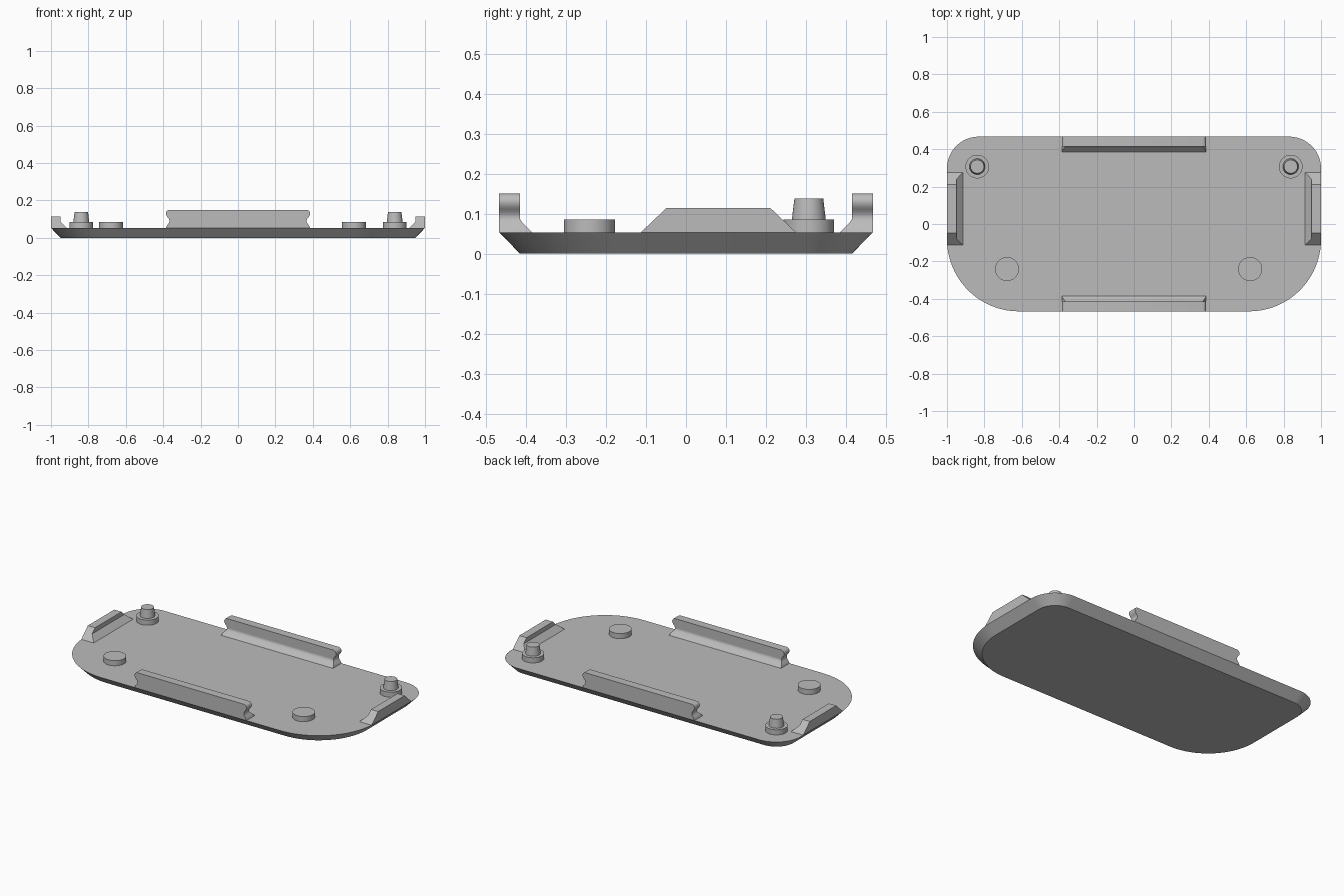
import bpy, bmesh
from math import sin, cos, pi, radians

cube = bpy.data.objects.get("Cube")
if cube:
    bpy.data.objects.remove(cube)

grey = bpy.data.materials.new("plain_grey")
grey.use_nodes = True
colour = (0.5, 0.5, 0.5, 1)
grey.diffuse_color = colour
grey.node_tree.nodes["Principled BSDF"].inputs["Base Color"].default_value = colour

TOP = 0.053      # upper face of the plate
HALF_Y = 0.467


def loft(name, rings, smooth=30):
    """Closed solid through a stack of rings with equal point counts."""
    bm = bmesh.new()
    rows = [[bm.verts.new(p) for p in ring] for ring in rings]
    for low, high in zip(rows, rows[1:]):
        for i in range(len(low)):
            j = (i + 1) % len(low)
            bm.faces.new((low[i], low[j], high[j], high[i]))
    bm.faces.new(rows[0][::-1])
    bm.faces.new(rows[-1])
    bmesh.ops.recalc_face_normals(bm, faces=bm.faces)
    mesh = bpy.data.meshes.new(name)
    bm.to_mesh(mesh)
    bm.free()
    mesh.materials.append(grey)
    obj = bpy.data.objects.new(name, mesh)
    bpy.context.collection.objects.link(obj)
    bpy.ops.object.select_all(action="DESELECT")
    obj.select_set(True)
    bpy.context.view_layer.objects.active = obj
    bpy.ops.object.shade_smooth_by_angle(angle=radians(smooth))
    return obj


def outline(inset, z, steps=20):
    """Rounded plate outline: tight back corners, wide front corners."""
    points = []
    for quarter, (sx, sy, r) in enumerate([(1, 1, 0.17), (-1, 1, 0.17),
                                           (-1, -1, 0.385), (1, -1, 0.385)]):
        for k in range(steps + 1):
            a = (quarter + k / steps) * pi / 2
            points.append((sx * (1 - r) + (r - inset) * cos(a),
                           sy * (HALF_Y - r) + (r - inset) * sin(a), z))
    return points


def circle(x, y, r, z, n=48):
    return [(x + r * cos(2 * pi * i / n), y + r * sin(2 * pi * i / n), z)
            for i in range(n)]


# Base plate with chamfered underside
loft("base_plate", [outline(0.052, 0), outline(0, TOP)])

# Long clips: waisted ends, flared foot on the inner side
end_profile = [(TOP, 0.385), (0.062, 0.382), (0.071, 0.376), (0.079, 0.37),
               (0.087, 0.367), (0.095, 0.367), (0.103, 0.37), (0.111, 0.377),
               (0.119, 0.383), (0.128, 0.386), (0.136, 0.385), (0.143, 0.381),
               (0.148, 0.375), (0.15, 0.368)]
for name, s in (("front_clip", -1), ("back_clip", 1)):
    rings = []
    for z, hx in end_profile:
        inner = 0.415 - max(0, 0.084 - z)
        rings.append([(-hx, s * inner, z), (hx, s * inner, z),
                      (hx, s * HALF_Y, z), (-hx, s * HALF_Y, z)])
    loft(name, rings, 40)

# Short end clips: sloped ends and flared foot
for name, s in (("left_clip", 1), ("right_clip", -1)):
    rings = []
    for z, inner in ((TOP, 0.915), (0.087, 0.95), (0.114, 0.95)):
        slope = (z - TOP) * 1.05
        y0, y1 = -0.113 + slope, 0.275 - slope
        rings.append([(s * inner, y0, z), (s, y0, z),
                      (s, y1, z), (s * inner, y1, z)])
    loft(name, rings)

# Back pegs: collar with a tapered pin
for name, x in (("left", 0.838), ("right", -0.838)):
    loft(name + "_peg_collar", [circle(x, 0.307, 0.063, z) for z in (0.045, 0.085)])
    loft(name + "_peg_pin", [circle(x, 0.307, 0.043, 0.08),
                             circle(x, 0.307, 0.036, 0.138)])

# Front discs
for name, x in (("left_disc", 0.621), ("right_disc", -0.679)):
    loft(name, [circle(x, -0.241, 0.064, z) for z in (0.045, 0.085)])
